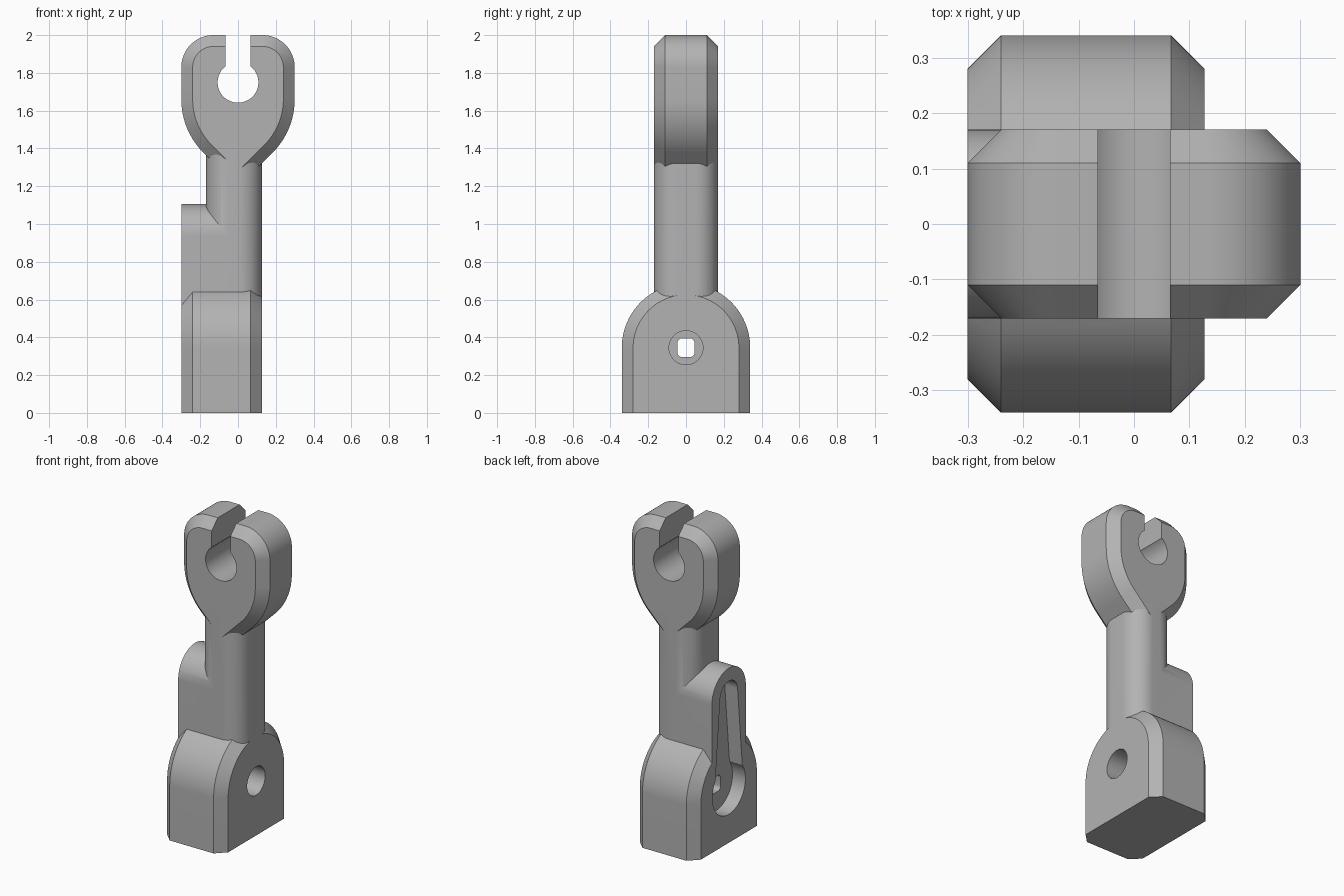
import bpy, bmesh
from math import sin, cos, radians
from mathutils import Vector

cube = bpy.data.objects.get("Cube")
if cube:
    bpy.data.objects.remove(cube, do_unlink=True)

# One plain grey for the whole casting
grey = bpy.data.materials.new("plain_grey")
grey.use_nodes = True
grey.diffuse_color = (0.45, 0.45, 0.45, 1)
grey.node_tree.nodes["Principled BSDF"].inputs["Base Color"].default_value = (0.45, 0.45, 0.45, 1)

# How profile coordinates (u, v) and the extrusion level w map to x, y, z
AXES = {
    "x": lambda u, v, w: Vector((w, u, v)),
    "y": lambda u, v, w: Vector((u, w, v)),
    "z": lambda u, v, w: Vector((u, v, w)),
}


def arc(cu, cv, r, start, end, steps=24):
    angles = [radians(start + (end - start) * i / steps) for i in range(steps + 1)]
    return [(cu + r * cos(a), cv + r * sin(a)) for a in angles]


def circle(cu, cv, r):
    return arc(cu, cv, r, 0, 360, 64)[:-1]


def rounded(u0, u1, v0, v1, r, steps=14):
    corners = [(u1 - r, v1 - r), (u0 + r, v1 - r), (u0 + r, v0 + r), (u1 - r, v0 + r)]
    return [p for i, (u, v) in enumerate(corners)
            for p in arc(u, v, r, 90 * i, 90 * i + 90, steps)]


def loft(name, axis, rings):
    """Solid through matching profiles, given as (level, profile) pairs."""
    bm = bmesh.new()
    loops = [[bm.verts.new(AXES[axis](u, v, w)) for u, v in prof] for w, prof in rings]
    for a, b in zip(loops, loops[1:]):
        for i in range(len(a)):
            j = (i + 1) % len(a)
            bm.faces.new((a[i], a[j], b[j], b[i]))
    bm.faces.new(loops[0])
    bm.faces.new(loops[-1])
    bmesh.ops.recalc_face_normals(bm, faces=bm.faces)
    mesh = bpy.data.meshes.new(name)
    bm.to_mesh(mesh)
    bm.free()
    mesh.materials.append(grey)
    obj = bpy.data.objects.new(name, mesh)
    bpy.context.collection.objects.link(obj)
    return obj


def prism(name, axis, profile, low, high):
    return loft(name, axis, [(low, profile), (high, profile)])


def combine(target, tool, operation):
    mod = target.modifiers.new(operation.lower(), "BOOLEAN")
    mod.object, mod.operation, mod.solver = tool, operation, "EXACT"
    bpy.context.view_layer.update()
    deps = bpy.context.evaluated_depsgraph_get()
    mesh = bpy.data.meshes.new_from_object(target.evaluated_get(deps))
    target.modifiers.clear()
    target.data = mesh
    bpy.data.objects.remove(tool, do_unlink=True)


def base_profile(inset):
    hw = 0.34 - inset
    return [(hw, 0)] + arc(0, 0.345, hw, 0, 180, 48) + [(-hw, 0)]


def head_profile(inset):
    right = arc(-0.1, 1.66, 0.4 - inset, -45, 0) + arc(0.13, 1.83, 0.17 - inset, 0, 90)
    left = [(-u, v) for u, v in reversed(right)]
    return [(0, 1.195 + inset * 2 ** 0.5)] + right + left


# Arched base with chamfered ends
body = loft("bracket_body", "x", [(-0.3, base_profile(0.06)), (-0.24, base_profile(0)),
                                  (0.067, base_profile(0)), (0.127, base_profile(0.06))])

# Round-topped tab rising from the base
tab = [(0.17, 0.2)] + arc(0, 0.935, 0.17, 0, 180, 40) + [(-0.17, 0.2)]
combine(body, prism("tab", "x", tab, -0.3, -0.03), "UNION")

# Shaft with rounded corners
combine(body, prism("shaft", "z", rounded(-0.17, 0.127, -0.17, 0.17, 0.12), 0.5, 1.45), "UNION")

# Chamfered clip head
combine(body, loft("clip_head", "y", [(-0.17, head_profile(0.06)), (-0.11, head_profile(0)),
                                      (0.11, head_profile(0)), (0.17, head_profile(0.06))]), "UNION")

# Clip opening: round seat and entry slot
combine(body, prism("clip_seat", "y", circle(0, 1.75, 0.108), -0.3, 0.3), "DIFFERENCE")
slot = [(-0.065, 1.75), (0.065, 1.75), (0.065, 2.1), (-0.065, 2.1)]
combine(body, prism("clip_slot", "y", slot, -0.3, 0.3), "DIFFERENCE")

# Keyhole recess: round pocket and tapering groove
combine(body, prism("pocket", "x", circle(0, 0.345, 0.165), -0.4, -0.21), "DIFFERENCE")
groove = [(0.14, 0.38)] + arc(0, 0.935, 0.088, 0, 180) + [(-0.14, 0.38)]
combine(body, prism("groove", "x", groove, -0.4, -0.21), "DIFFERENCE")

# Bore from the other side and the small opening joining it to the pocket
combine(body, prism("bore", "x", circle(0, 0.345, 0.09), -0.12, 0.3), "DIFFERENCE")
combine(body, prism("opening", "x", rounded(-0.045, 0.045, 0.295, 0.395, 0.025, 6),
                    -0.25, 0), "DIFFERENCE")

# Smooth curved faces, crisp edges
bpy.ops.object.select_all(action="DESELECT")
body.select_set(True)
bpy.context.view_layer.objects.active = body
bpy.ops.object.shade_smooth_by_angle(angle=radians(25))
